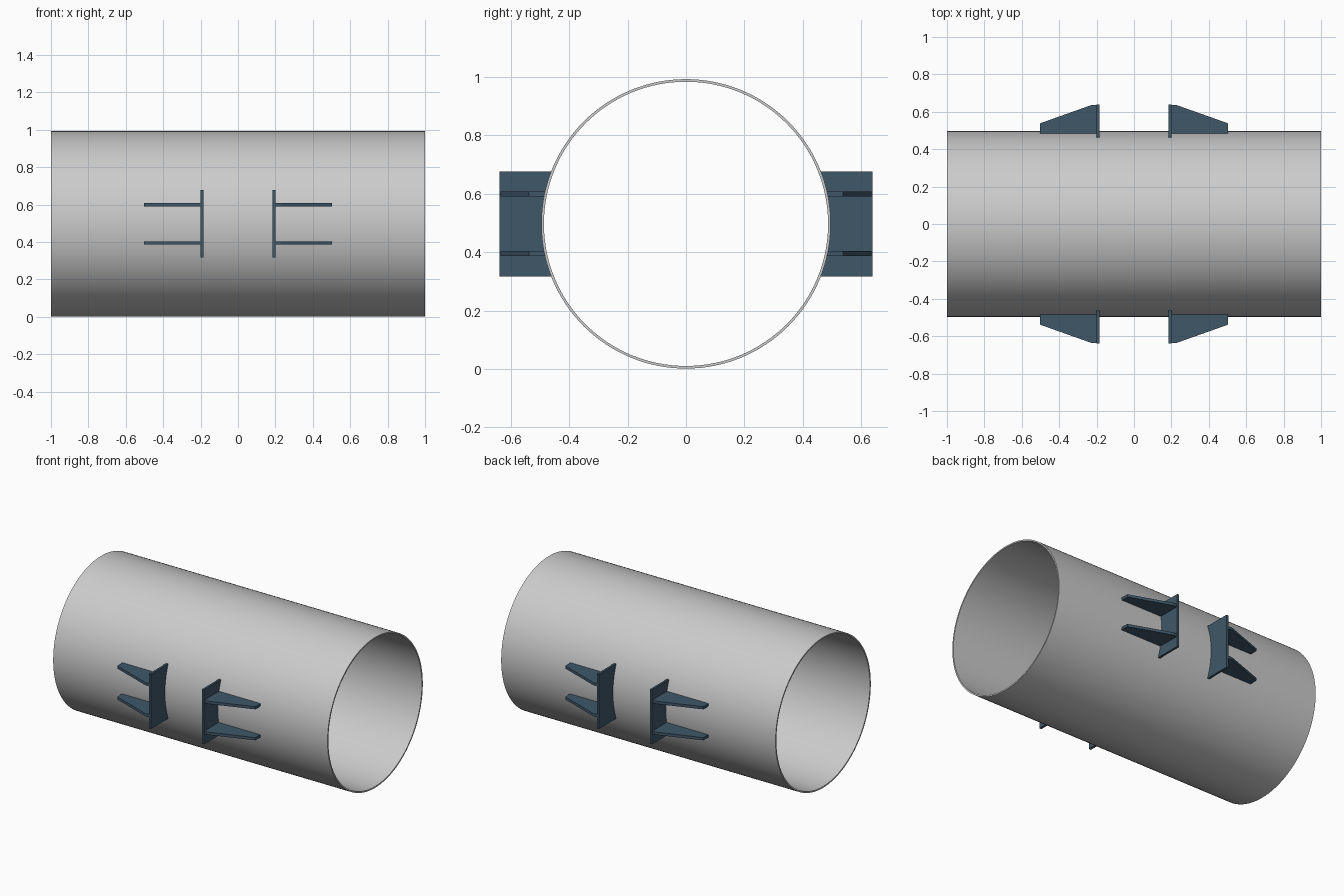
import bpy, bmesh, math

if "Cube" in bpy.data.objects:
    bpy.data.objects.remove(bpy.data.objects["Cube"])

R, WALL, ZC = 0.496, 0.009, 0.497
PLATE_X0, PLATE_X1 = 0.185, 0.20
PLATE_H, PLATE_Y = 0.18, 0.64
SEG = 128

steel = bpy.data.materials.new("blue_steel")
steel.diffuse_color = (0.05, 0.095, 0.14, 1)
steel.use_nodes = True
steel.node_tree.nodes["Principled BSDF"].inputs["Base Color"].default_value = steel.diffuse_color


def prism(name, points, offset, mat):
    """Extrude a closed outline of 3D points along an offset vector."""
    bm = bmesh.new()
    face = bm.faces.new([bm.verts.new(p) for p in points])
    ext = bmesh.ops.extrude_face_region(bm, geom=[face])
    verts = [g for g in ext["geom"] if isinstance(g, bmesh.types.BMVert)]
    bmesh.ops.translate(bm, verts=verts, vec=offset)
    bmesh.ops.recalc_face_normals(bm, faces=bm.faces)
    me = bpy.data.meshes.new(name)
    bm.to_mesh(me)
    bm.free()
    ob = bpy.data.objects.new(name, me)
    bpy.context.collection.objects.link(ob)
    me.materials.append(mat)
    return ob


# Pipe: a rectangular wall section spun around the x axis
bm = bmesh.new()
rings = []
for x, r in [(-1, R), (1, R), (1, R - WALL), (-1, R - WALL)]:
    rings.append([bm.verts.new((x, r * math.cos(a), ZC + r * math.sin(a)))
                  for a in (2 * math.pi * i / SEG for i in range(SEG))])
for k in range(4):
    a, b = rings[k], rings[(k + 1) % 4]
    for i in range(SEG):
        j = (i + 1) % SEG
        bm.faces.new((a[i], a[j], b[j], b[i]))
bmesh.ops.recalc_face_normals(bm, faces=bm.faces)
mesh = bpy.data.meshes.new("pipe")
bm.to_mesh(mesh)
bm.free()
pipe = bpy.data.objects.new("pipe", mesh)
bpy.context.collection.objects.link(pipe)
bpy.context.view_layer.objects.active = pipe
pipe.select_set(True)
bpy.ops.object.shade_smooth_by_angle(angle=math.radians(30))
pipe.select_set(False)

# Four lugs: an upright plate saddled to the pipe, braced by two tapered ribs
amax = math.asin(PLATE_H / R)
for sx, end in ((-1, "left"), (1, "right")):
    for sy, side in ((-1, "front"), (1, "back")):
        arc = [amax * (i / 8 - 1) for i in range(17)]
        outline = [(sx * PLATE_X0, sy * R * math.cos(a), ZC + R * math.sin(a)) for a in arc]
        outline += [(sx * PLATE_X0, sy * PLATE_Y, ZC + PLATE_H),
                    (sx * PLATE_X0, sy * PLATE_Y, ZC - PLATE_H)]
        prism(f"lug_plate_{end}_{side}", outline, (sx * (PLATE_X1 - PLATE_X0), 0, 0), steel)

        for dz, level in ((-0.102, "lower"), (0.102, "upper")):
            z = ZC + dz - 0.009
            profile = [(0.20, 0.482), (0.20, 0.635), (0.23, 0.635), (0.503, 0.538), (0.503, 0.482)]
            prism(f"lug_rib_{level}_{end}_{side}",
                  [(sx * x, sy * y, z) for x, y in profile], (0, 0, 0.018), steel)
